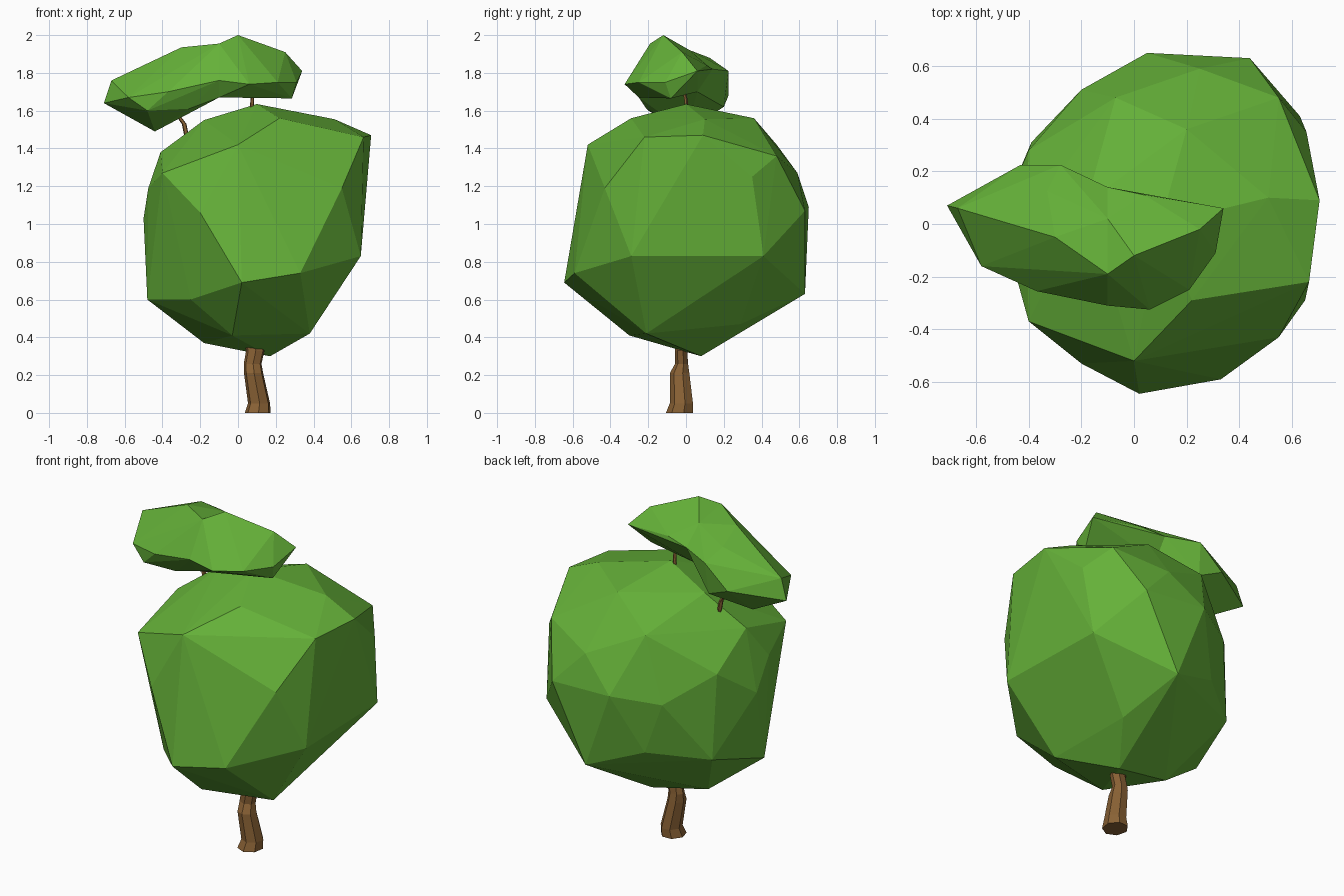
import bpy, bmesh, math


def material(name, color):
    m = bpy.data.materials.new(name)
    m.diffuse_color = (*color, 1)
    return m


leaf = material("leaf green", (0.13, 0.44, 0.04))
bark = material("bark brown", (0.25, 0.12, 0.035))


def finish(bm, name, mat):
    bmesh.ops.recalc_face_normals(bm, faces=bm.faces)
    me = bpy.data.meshes.new(name)
    bm.to_mesh(me)
    bm.free()
    me.materials.append(mat)
    ob = bpy.data.objects.new(name, me)
    bpy.context.collection.objects.link(ob)
    return ob


def hull(bm, points):
    verts = [bm.verts.new(p) for p in points]
    res = bmesh.ops.convex_hull(bm, input=verts)
    junk = [v for v in res["geom_interior"] + res["geom_unused"]
            if isinstance(v, bmesh.types.BMVert)]
    bmesh.ops.delete(bm, geom=list(set(junk)), context='VERTS')


def limb(name, rings, sides):
    """Faceted tube through rings of (x, y, z, x radius, y radius)."""
    bm = bmesh.new()
    loops = []
    for x, y, z, rx, ry in rings:
        loops.append([bm.verts.new((x + rx * math.cos(a), y + ry * math.sin(a), z))
                      for a in (math.tau * (i + 0.3) / sides for i in range(sides))])
    for a, b in zip(loops, loops[1:]):
        for i in range(sides):
            j = (i + 1) % sides
            bm.faces.new((a[i], a[j], b[j], b[i]))
    bm.faces.new(loops[0][::-1])
    bm.faces.new(loops[-1])
    return finish(bm, name, bark)


# Large faceted crown
bm = bmesh.new()
hull(bm, [
    (0.10, 0, 1.635), (0.51, 0.10, 1.555), (0.20, 0.36, 1.56), (0.22, -0.29, 1.56),
    (-0.18, 0.08, 1.55), (0.705, 0.09, 1.47), (0.665, -0.22, 1.46), (0, -0.52, 1.42),
    (-0.07, 0.48, 1.42), (-0.41, 0.02, 1.38), (0.55, 0.48, 1.36), (-0.40, -0.37, 1.27),
    (0.655, 0.35, 1.25), (0.25, 0.59, 1.27), (0.55, -0.43, 1.19), (-0.40, 0.28, 1.20),
    (-0.475, -0.10, 1.19), (-0.20, -0.53, 1.06), (0.05, 0.65, 1.09), (0.44, 0.63, 1.07),
    (-0.50, 0.05, 1.03), (-0.20, 0.51, 1.05), (0.65, -0.29, 0.83), (0.63, 0.41, 0.83),
    (0.33, -0.59, 0.74), (0.02, -0.645, 0.69), (-0.39, 0.31, 0.70), (0.22, 0.63, 0.63),
    (-0.10, 0.53, 0.75), (-0.48, -0.05, 0.60), (-0.25, -0.34, 0.60), (0.32, 0.29, 0.47),
    (0.38, -0.21, 0.42), (-0.03, -0.30, 0.41), (-0.18, 0.05, 0.37), (0.17, 0.08, 0.30)])
finish(bm, "main_crown", leaf)

# Small bent crown: two faceted halves joined on a common cross-section
cut = -0.10
section = [(cut, y, z) for y, z in [(-0.31, 1.76), (-0.19, 1.955), (0.02, 1.92),
                                    (0.14, 1.82), (0.06, 1.70), (-0.25, 1.67)]]
left = [(-0.71, 0.07, 1.64), (-0.67, 0.06, 1.76), (-0.58, -0.16, 1.67),
        (-0.48, -0.20, 1.60), (-0.37, -0.255, 1.70), (-0.30, -0.05, 1.935),
        (-0.43, 0.225, 1.68), (-0.28, 0.225, 1.81), (-0.44, 0.0, 1.49),
        (-0.29, 0.20, 1.62), (-0.26, -0.21, 1.61), (-0.33, 0.125, 1.88)]
right = [(0, -0.12, 2.0), (0.25, -0.02, 1.91), (0.34, 0.06, 1.81),
         (0.285, -0.08, 1.665), (0.31, -0.11, 1.75), (0.21, -0.25, 1.75),
         (0.06, -0.325, 1.74), (0.08, -0.16, 1.675), (0.04, 0.11, 1.84)]
bm = bmesh.new()
for half in (left, right):
    hull(bm, section + half)
caps = [f for f in bm.faces if all(abs(v.co.x - cut) < 1e-4 for v in f.verts)]
bmesh.ops.delete(bm, geom=caps, context='FACES')
bmesh.ops.remove_doubles(bm, verts=bm.verts, dist=1e-4)
finish(bm, "upper_crown", leaf)

# Crooked trunk and the two twigs holding the upper crown
limb("trunk", [(0.105, -0.032, 0, 0.070, 0.074), (0.112, -0.022, 0.05, 0.060, 0.064),
               (0.083, -0.032, 0.21, 0.052, 0.054), (0.078, -0.022, 0.26, 0.048, 0.036),
               (0.092, -0.025, 0.33, 0.050, 0.034), (0.06, -0.01, 0.42, 0.035, 0.035)], 7)
limb("left_twig", [(-0.25, 0.06, 1.38, 0.013, 0.013), (-0.275, 0.075, 1.48, 0.013, 0.013),
                   (-0.285, 0.075, 1.53, 0.013, 0.013), (-0.33, 0.08, 1.59, 0.012, 0.012),
                   (-0.36, 0.08, 1.66, 0.008, 0.008)], 5)
limb("right_twig", [(0.07, 0, 1.55, 0.011, 0.011), (0.075, 0, 1.65, 0.010, 0.010),
                    (0.08, -0.02, 1.76, 0.007, 0.007)], 5)
